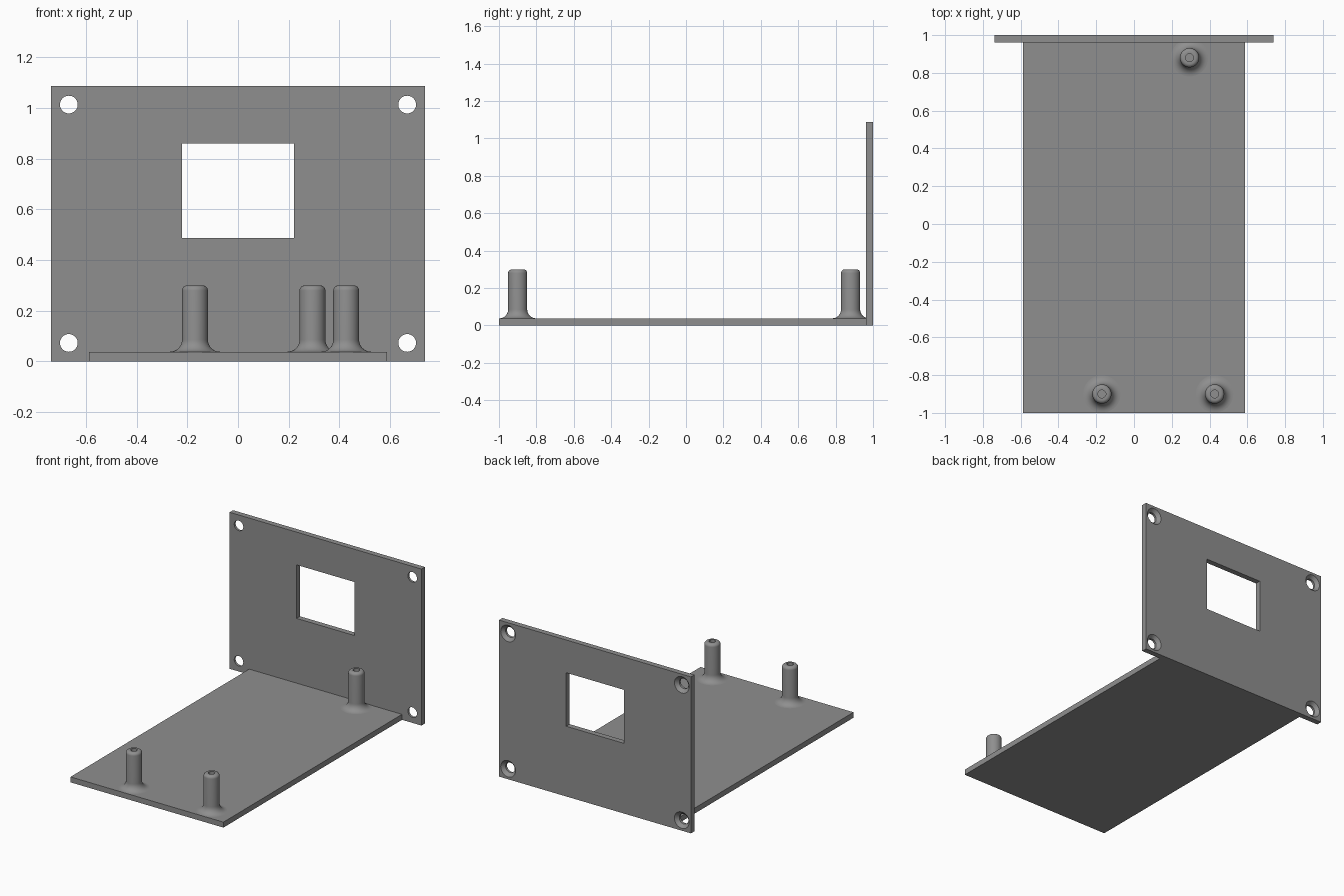
import bpy, bmesh, math
from mathutils import Matrix

if "Cube" in bpy.data.objects:
    bpy.data.objects.remove(bpy.data.objects["Cube"])

grey = bpy.data.materials.new("plain grey")
grey.diffuse_color = (0.275, 0.275, 0.275, 1)
grey.use_nodes = True
grey.node_tree.nodes["Principled BSDF"].inputs["Base Color"].default_value = grey.diffuse_color


def finish(name, bm):
    """Turn a bmesh into a named grey object."""
    bmesh.ops.recalc_face_normals(bm, faces=bm.faces)
    mesh = bpy.data.meshes.new(name)
    bm.to_mesh(mesh)
    bm.free()
    mesh.materials.append(grey)
    obj = bpy.data.objects.new(name, mesh)
    bpy.context.collection.objects.link(obj)
    return obj


def box(name, x0, x1, y0, y1, z0, z1):
    bm = bmesh.new()
    bmesh.ops.create_cube(bm, size=1)
    for v in bm.verts:
        v.co = (x1 if v.co.x > 0 else x0, y1 if v.co.y > 0 else y0, z1 if v.co.z > 0 else z0)
    return finish(name, bm)


def lathe(name, profile, matrix, steps=40, closed=False):
    """Revolve (radius, height) points around z, then place the result."""
    bm = bmesh.new()
    verts = [bm.verts.new((r, 0, z)) for r, z in profile]
    edges = [bm.edges.new(p) for p in zip(verts, verts[1:])]
    bmesh.ops.spin(bm, geom=verts + edges, cent=(0, 0, 0), axis=(0, 0, 1),
                   angle=math.tau, steps=steps, use_merge=True)
    bmesh.ops.remove_doubles(bm, verts=bm.verts, dist=1e-5)
    bm.transform(matrix)
    return finish(name, bm)


def smooth(obj):
    bpy.ops.object.select_all(action='DESELECT')
    obj.select_set(True)
    bpy.context.view_layer.objects.active = obj
    bpy.ops.object.shade_smooth_by_angle(angle=math.radians(30))


def cut(target, cutter):
    cutter.hide_render = True
    cutter.hide_set(True)
    mod = target.modifiers.new(cutter.name, 'BOOLEAN')
    mod.operation = 'DIFFERENCE'
    mod.solver = 'EXACT'
    mod.object = cutter


# Base plate and upright back panel
T = 0.038
box("base_plate", -0.588, 0.588, -1, 0.963, 0, T)
panel = box("back_panel", -0.738, 0.738, 0.962, 1, 0, 1.088)

# Rectangular window
cut(panel, box("window_cutter", -0.222, 0.222, 0.9, 1.1, 0.488, 0.86))

# Countersunk corner holes, wide side at the back
sink = [(0, -0.1), (0.035, -0.1), (0.035, -0.022), (0.067, 0.01), (0, 0.01)]
for x in (-0.668, 0.668):
    for z in (0.073, 1.014):
        place = Matrix.Translation((x, 1, z)) @ Matrix.Rotation(-math.pi / 2, 4, 'X')
        cut(panel, lathe("screw_hole_cutter", sink, place))

# Standoff posts: flared foot, rounded rim, pilot hole
R, FOOT, RIM, TOP = 0.051, 0.048, 0.02, 0.30
profile = [(R + FOOT, T - 0.004)]
for i in range(9):
    a = i / 8 * math.pi / 2
    profile.append((R + FOOT - FOOT * math.sin(a), T + FOOT - FOOT * math.cos(a)))
for i in range(7):
    a = i / 6 * math.pi / 2
    profile.append((R - RIM + RIM * math.cos(a), TOP - RIM + RIM * math.sin(a)))
profile += [(0.021, TOP), (0.021, 0.12), (0, 0.12)]
for x, y in ((-0.17, -0.9), (0.427, -0.9), (0.294, 0.88)):
    smooth(lathe("standoff_post", profile, Matrix.Translation((x, y, 0))))
